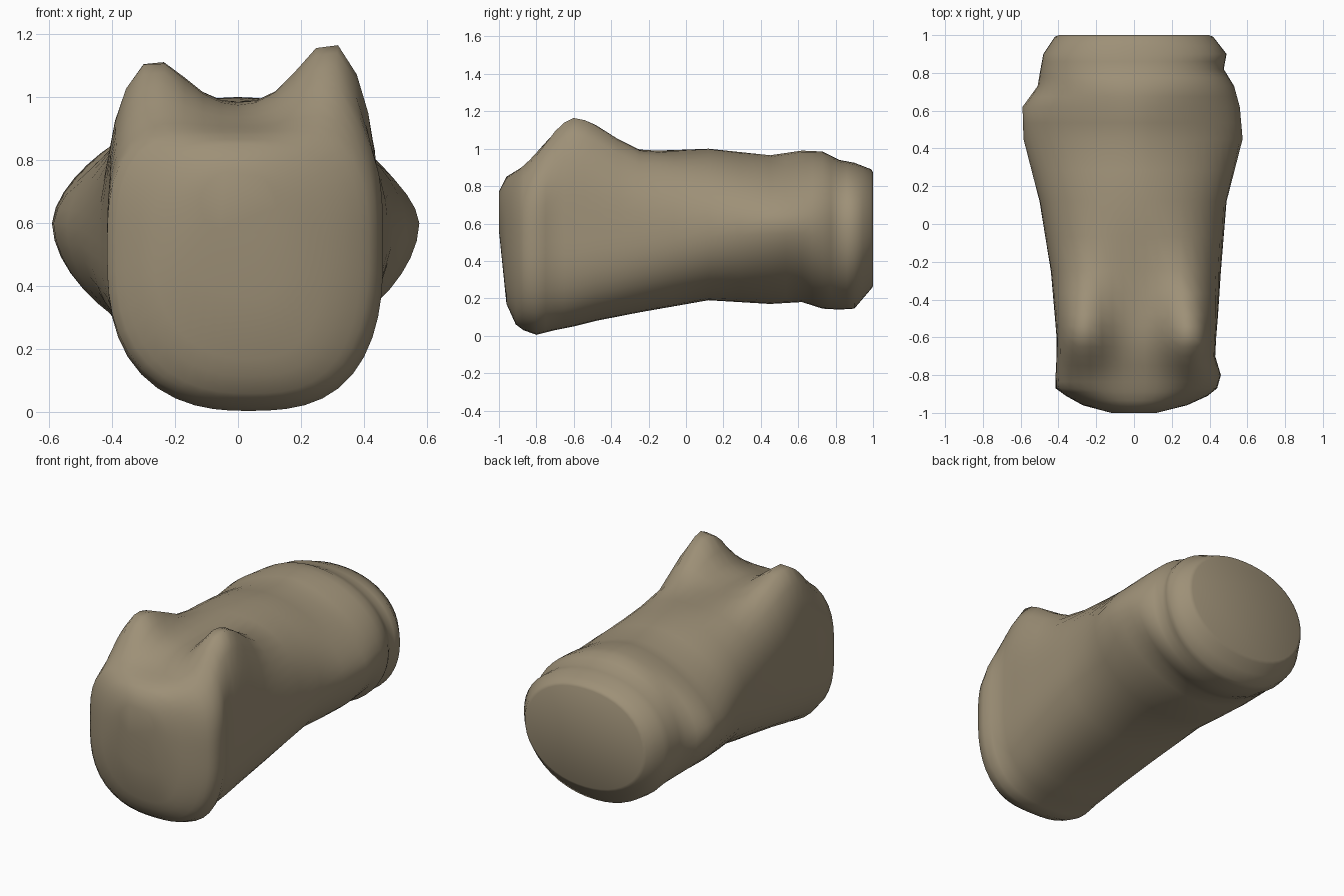
import bpy, bmesh, math

if "Cube" in bpy.data.objects:
    bpy.data.objects.remove(bpy.data.objects["Cube"])

SEG = 48
# cross-sections along the length:
# y, left x, right x, bottom z, top z, widest z, upper exponent, lower exponent
SECTIONS = [
    (-1.00, -.12, .12, .56, .77, .66, 2.0, 2.0),
    (-.96, -.27, .28, .17, .85, .55, 2.5, 2.5),
    (-.91, -.36, .39, .06, .88, .52, 3.0, 2.6),
    (-.87, -.415, .44, .03, .895, .50, 3.4, 2.6),
    (-.80, -.415, .46, .005, .915, .50, 3.9, 2.6),
    (-.70, -.41, .43, .03, .945, .50, 4.6, 2.6),
    (-.60, -.41, .435, .05, .965, .50, 4.8, 2.6),
    (-.48, -.42, .445, .08, .975, .52, 4.0, 2.6),
    (-.25, -.44, .46, .125, .985, .54, 2.8, 2.5),
    (.12, -.50, .49, .19, 1.0, .58, 2.05, 2.15),
    (.45, -.585, .575, .17, .965, .60, 1.6, 1.8),
    (.62, -.59, .56, .18, .99, .60, 1.65, 1.8),
    (.73, -.51, .53, .145, .985, .58, 1.9, 1.95),
    (.82, -.495, .475, .14, .94, .57, 2.1, 2.1),
    (.90, -.48, .49, .145, .925, .57, 2.15, 2.1),
    (.99, -.42, .42, .25, .89, .57, 2.15, 2.1),
]
# horn ridges: x, y, height
HORNS = [(-.29, -.57, .175), (.31, -.60, .235)]


def ring(s):
    y, xl, xr, zb, zt, zm, nu, nl = s
    pts = []
    for i in range(SEG):
        a = 2 * math.pi * i / SEG
        c, t = math.cos(a), math.sin(a)
        n = nu if t >= 0 else nl
        r = (abs(c) ** n + abs(t) ** n) ** (-1 / n)
        k = abs(r * t)
        x = r * c * (xr if c >= 0 else -xl)
        z = zm + r * t * (zt - zm if t >= 0 else zm - zb)
        if t > 0:
            for hx, hy, h in HORNS:
                sy = .2 if y < hy else .27
                z += h * k * math.exp(-((x - hx) / .155) ** 2 - ((y - hy) / sy) ** 2)
        elif y < 0:
            # underside of the front end leans to the right
            x -= .04 * y * k ** 4
        pts.append((x, y, z))
    return pts


def between(a, b, t):
    return tuple(p + (q - p) * t for p, q in zip(a, b))


# bone body: loft through the sections, with one extra ring in each gap
bm = bmesh.new()
rows = []
for a, b in zip(SECTIONS, SECTIONS[1:]):
    rows += [a, between(a, b, .5)]
rows.append(SECTIONS[-1])
rings = [[bm.verts.new(p) for p in ring(s)] for s in rows]
# flat back joint face
rings.append([bm.verts.new((v.co.x * .95, 1.0, .57 + (v.co.z - .57) * .95)) for v in rings[-1]])
for r0, r1 in zip(rings, rings[1:]):
    for i in range(SEG):
        j = (i + 1) % SEG
        bm.faces.new((r0[i], r0[j], r1[j], r1[i]))
bm.faces.new(rings[0])
bm.faces.new(rings[-1])
bmesh.ops.recalc_face_normals(bm, faces=bm.faces)

mesh = bpy.data.meshes.new("bone_body")
bm.to_mesh(mesh)
bm.free()
obj = bpy.data.objects.new("bone_body", mesh)
bpy.context.collection.objects.link(obj)

mat = bpy.data.materials.new("dull tan")
mat.diffuse_color = (.34, .28, .185, 1)
mat.use_nodes = True
mat.node_tree.nodes["Principled BSDF"].inputs["Base Color"].default_value = mat.diffuse_color
mesh.materials.append(mat)

bpy.context.view_layer.objects.active = obj
obj.select_set(True)
bpy.ops.object.shade_smooth_by_angle(angle=math.radians(80))
